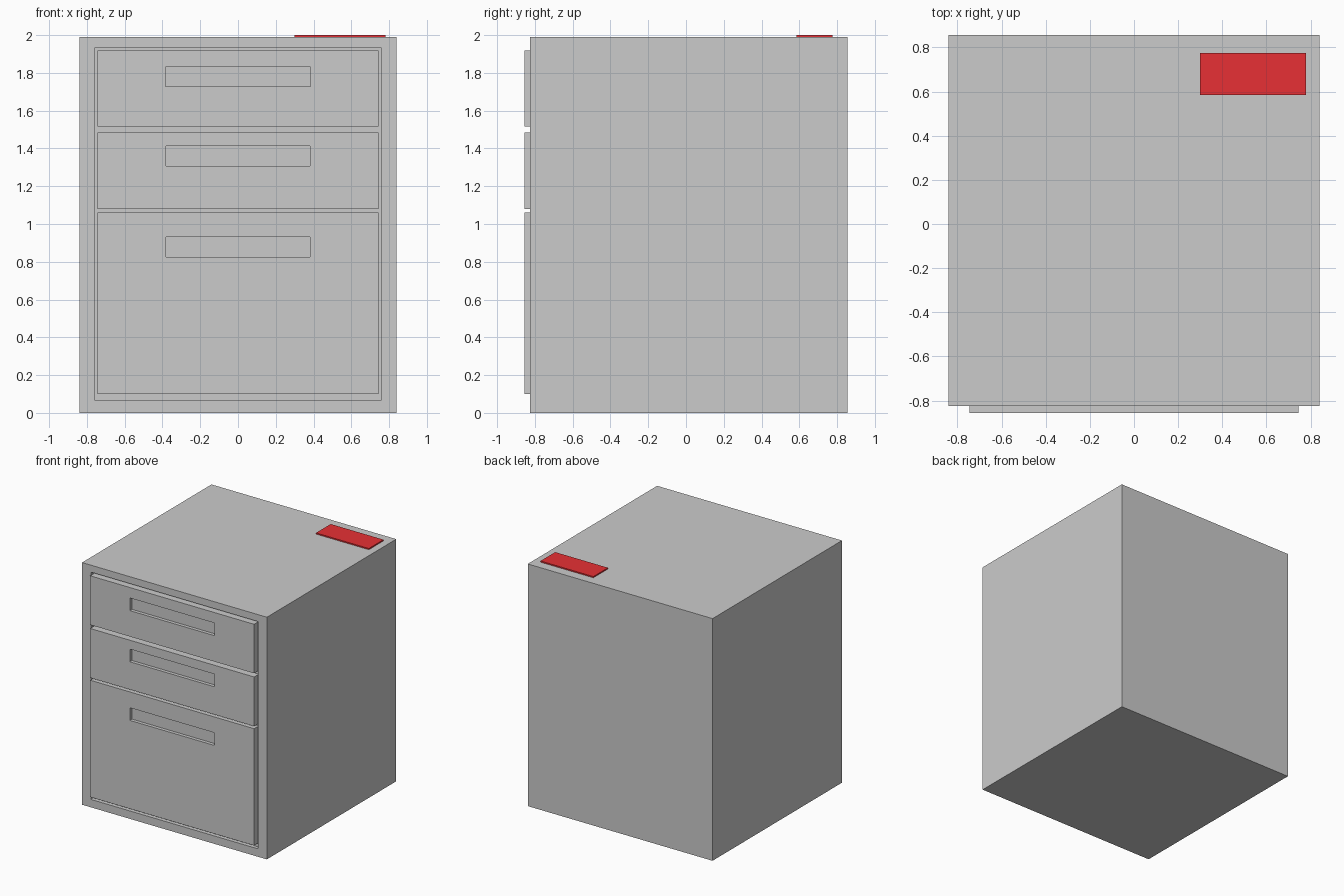
import bpy, bmesh

if "Cube" in bpy.data.objects:
    bpy.data.objects.remove(bpy.data.objects["Cube"])

def box(name, x, y, z, corner=0.0):
    """Box from (min, max) ranges; corner rounds the edges running along y."""
    bm = bmesh.new()
    bmesh.ops.create_cube(bm, size=1)
    for v in bm.verts:
        for i, (lo, hi) in enumerate((x, y, z)):
            v.co[i] = hi if v.co[i] > 0 else lo
    if corner:
        edges = [e for e in bm.edges if abs(e.verts[0].co.y - e.verts[1].co.y) > 1e-4]
        bmesh.ops.bevel(bm, geom=edges, offset=corner, segments=2, profile=0.5, affect='EDGES')
    mesh = bpy.data.meshes.new(name)
    bm.to_mesh(mesh)
    bm.free()
    obj = bpy.data.objects.new(name, mesh)
    bpy.context.collection.objects.link(obj)
    return obj

def cut(obj, cutter):
    """Carve the cutter out of obj and discard it."""
    mod = obj.modifiers.new("cut", 'BOOLEAN')
    mod.operation = 'DIFFERENCE'
    mod.solver = 'EXACT'
    mod.object = cutter
    bpy.context.view_layer.objects.active = obj
    bpy.ops.object.modifier_apply(modifier=mod.name)
    bpy.data.objects.remove(cutter)

FRONT, FACE, RECESS = -0.855, -0.825, -0.795

# Cabinet shell with a shallow front recess
cabinet = box("cabinet_body", (-0.84, 0.84), (FACE, 0.855), (0, 1.99))
cut(cabinet, box("recess_cutter", (-0.76, 0.76), (-1, RECESS), (0.065, 1.933), 0.006))

# Three drawer fronts with pocket handles
drawers = (("top", (1.515, 1.918), (1.728, 1.832)),
           ("middle", (1.08, 1.485), (1.308, 1.412)),
           ("bottom", (0.10, 1.06), (0.826, 0.93)))
for label, span, grip in drawers:
    drawer = box(label + "_drawer", (-0.745, 0.745), (FRONT, RECESS), span)
    cut(drawer, box("grip_cutter", (-0.384, 0.384), (-1, FRONT + 0.028), grip, 0.004))

# Red label plate on the top
plate = box("top_plate", (0.30, 0.78), (0.585, 0.775), (1.99, 2.0))
red = bpy.data.materials.new("red")
red.diffuse_color = (0.8, 0.03, 0.035, 1)
red.use_nodes = True
red.node_tree.nodes["Principled BSDF"].inputs["Base Color"].default_value = red.diffuse_color
plate.data.materials.append(red)
